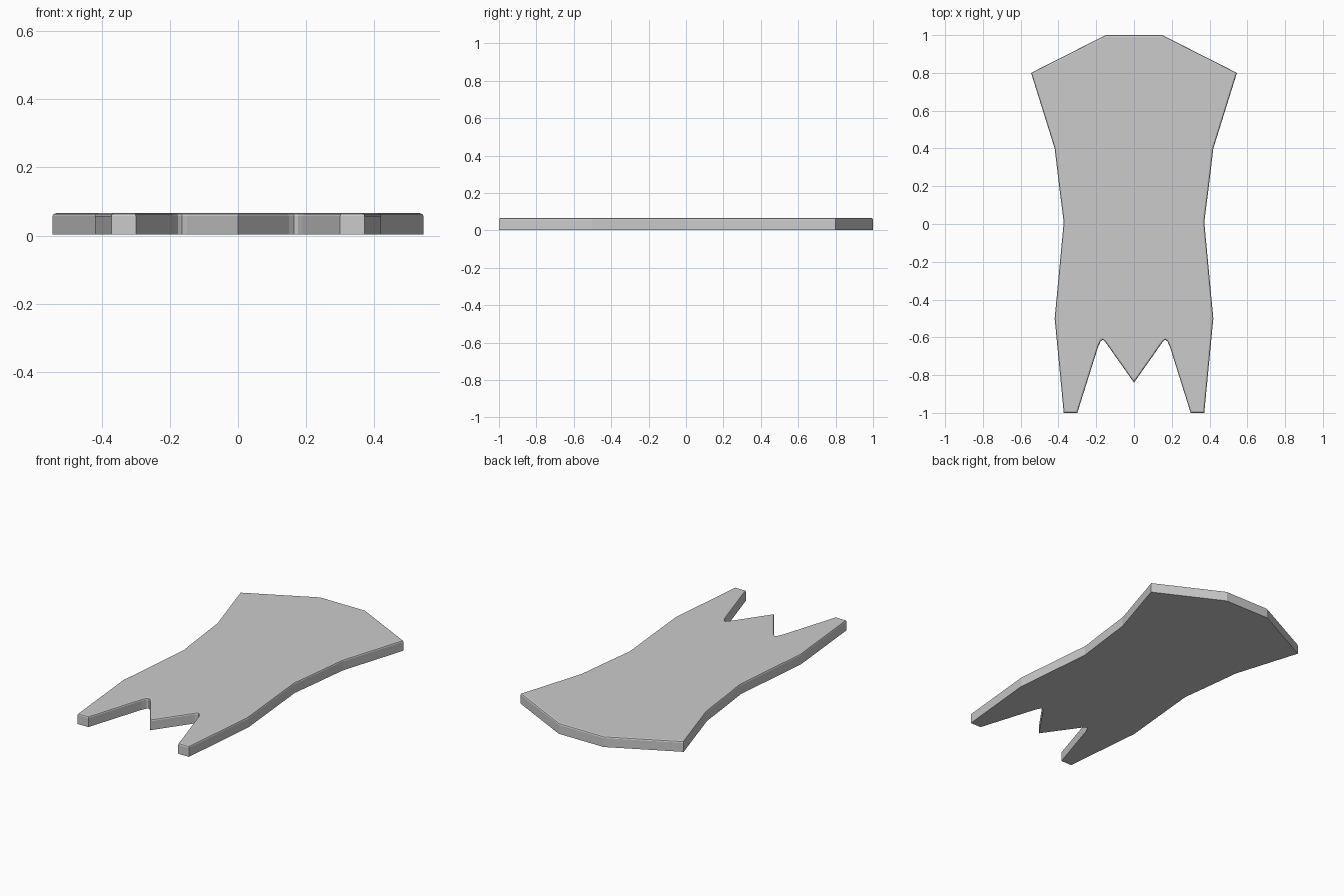
import bpy, bmesh

if "Cube" in bpy.data.objects:
    bpy.data.objects.remove(bpy.data.objects["Cube"])

BOTTOM, TOP = 0.003, 0.066

# Right half of the outline, from the head edge down to the centre tooth
half = [(0.15, 1.0), (0.545, 0.80), (0.42, 0.40), (0.395, 0.19), (0.372, 0.01),
        (0.42, -0.50), (0.372, -1.0), (0.30, -1.0),
        (0.19, -0.65), (0.176, -0.62), (0.165, -0.613), (0.15, -0.627)]
outline = half + [(0.0, -0.84)] + [(-x, y) for x, y in reversed(half)]

# Flat plate extruded from the outline
bm = bmesh.new()
base = bm.faces.new([bm.verts.new((x, y, BOTTOM)) for x, y in outline])
grown = bmesh.ops.extrude_face_region(bm, geom=[base], use_keep_orig=True)
top_verts = [v for v in grown["geom"] if isinstance(v, bmesh.types.BMVert)]
bmesh.ops.translate(bm, verts=top_verts, vec=(0, 0, TOP - BOTTOM))
bmesh.ops.recalc_face_normals(bm, faces=bm.faces)

# Softened upper rim
rim = [e for e in bm.edges if all(v.co.z > TOP - 1e-4 for v in e.verts)]
bmesh.ops.bevel(bm, geom=rim, offset=0.009, segments=2, profile=0.5, affect='EDGES')
bmesh.ops.recalc_face_normals(bm, faces=bm.faces)

mesh = bpy.data.meshes.new("notched_plate")
bm.to_mesh(mesh)
bm.free()
plate = bpy.data.objects.new("notched_plate", mesh)
bpy.context.collection.objects.link(plate)
